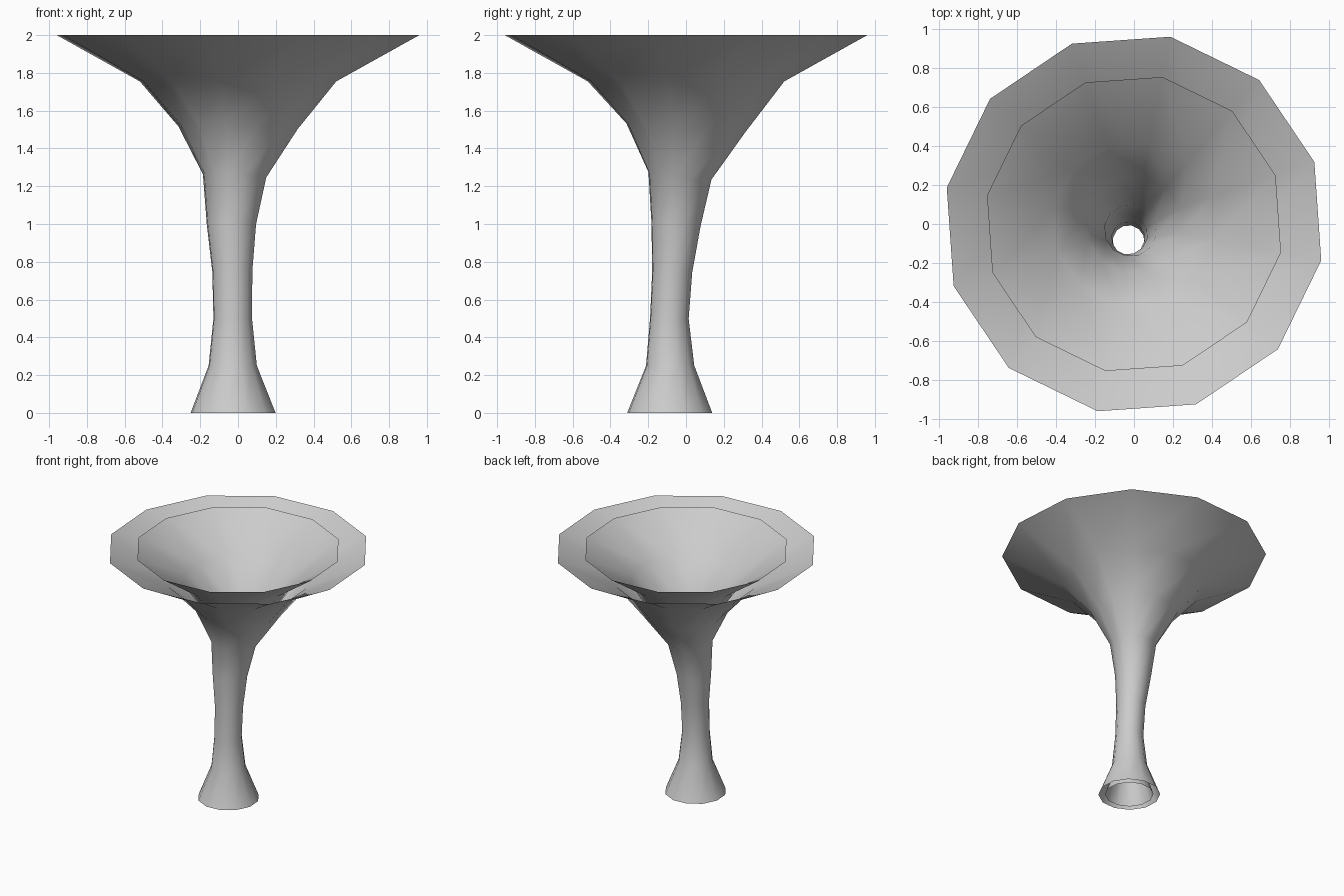
import bpy
import bmesh
from math import sin, cos, tau, radians
from mathutils import Vector

if "Cube" in bpy.data.objects:
    bpy.data.objects.remove(bpy.data.objects["Cube"], do_unlink=True)

SIDES = 12
TWIST = radians(19)

# Bent centre line with the outer radius at each height: x, y, z, radius
RINGS = [
    (-0.026, -0.086, 0.0, 0.229),
    (-0.028, -0.084, 0.25, 0.130),
    (-0.028, -0.088, 0.5, 0.104),
    (-0.030, -0.073, 0.75, 0.108),
    (-0.035, -0.053, 1.0, 0.133),
    (-0.018, -0.032, 1.255, 0.171),
    (0.0, 0.0, 1.51, 0.322),
    (0.0, 0.0, 1.755, 0.53),
    (0.0, 0.0, 2.0, 0.978),
]

grey = bpy.data.materials.new("plain grey")
grey.use_nodes = True
colour = (0.6, 0.6, 0.6, 1.0)
grey.diffuse_color = colour
grey.node_tree.nodes["Principled BSDF"].inputs["Base Color"].default_value = colour


def flared_tube(name, scale):
    """Open tube whose rings stand square to the centre line."""
    bm = bmesh.new()
    centres = [Vector(r[:3]) for r in RINGS]
    loops = []
    for i, centre in enumerate(centres):
        end = i in (0, len(RINGS) - 1)
        lean = Vector((0, 0, 1)) if end else centres[i + 1] - centres[i - 1]
        tilt = Vector((0, 0, 1)).rotation_difference(lean)
        loop = []
        for k in range(SIDES):
            a = TWIST + tau * k / SIDES
            spoke = Vector((cos(a), sin(a), 0)) * RINGS[i][3] * scale
            loop.append(bm.verts.new(centre + tilt @ spoke))
        loops.append(loop)
    for low, high in zip(loops, loops[1:]):
        for k in range(SIDES):
            n = (k + 1) % SIDES
            face = bm.faces.new((low[k], low[n], high[n], high[k]))
            face.smooth = True
    # The inner wall faces the hollow
    if scale < 1:
        bmesh.ops.reverse_faces(bm, faces=bm.faces[:])
    mesh = bpy.data.meshes.new(name)
    bm.to_mesh(mesh)
    bm.free()
    mesh.materials.append(grey)
    obj = bpy.data.objects.new(name, mesh)
    bpy.context.collection.objects.link(obj)


# Two nested walls, open at the mouth and the foot
flared_tube("outer_wall", 1.0)
flared_tube("inner_wall", 0.785)
